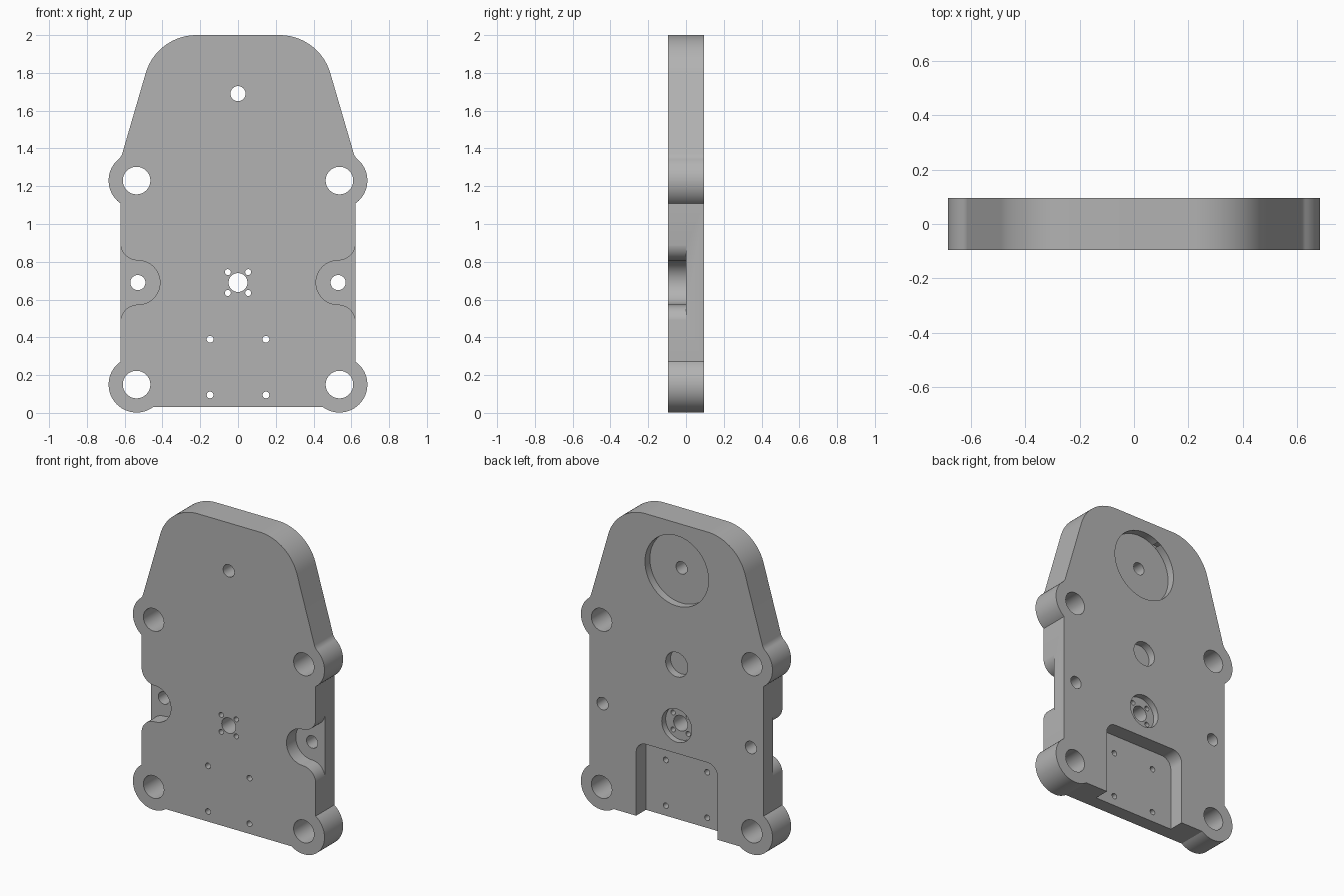
import bpy
import bmesh
from math import sin, cos, atan2, sqrt, asin, acos, radians, pi

if "Cube" in bpy.data.objects:
    bpy.data.objects.remove(bpy.data.objects["Cube"], do_unlink=True)

HALF = 0.095            # half thickness of the plate
SIDE, BASE = 0.622, 0.03
EAR_X, EAR_R = 0.537, 0.148
EAR_LOW, EAR_HIGH = 0.15, 1.23
OUT = 0.3               # cutters reach past the faces


def arc(cx, cz, r, a0, a1, n=16):
    return [(cx + r * cos(a0 + (a1 - a0) * i / n),
             cz + r * sin(a0 + (a1 - a0) * i / n)) for i in range(n + 1)]


def circle(cx, cz, r, n=40):
    return arc(cx, cz, r, 0, 2 * pi, n)[:-1]


def prism(name, points, y0, y1):
    """Extrude an x-z outline from y0 to y1."""
    bm = bmesh.new()
    face = bm.faces.new([bm.verts.new((x, y0, z)) for x, z in points])
    new = bmesh.ops.extrude_face_region(bm, geom=[face])["geom"]
    moved = [v for v in new if isinstance(v, bmesh.types.BMVert)]
    bmesh.ops.translate(bm, verts=moved, vec=(0, y1 - y0, 0))
    bmesh.ops.recalc_face_normals(bm, faces=bm.faces)
    mesh = bpy.data.meshes.new(name)
    bm.to_mesh(mesh)
    bm.free()
    obj = bpy.data.objects.new(name, mesh)
    bpy.context.collection.objects.link(obj)
    return obj


def mirrored(points):
    return [(-x, z) for x, z in points]


# Plate outline: right half from the bottom up, then mirrored
side_angle = acos((SIDE - EAR_X) / EAR_R)
outline = arc(EAR_X, EAR_LOW, EAR_R, -pi - asin((BASE - EAR_LOW) / EAR_R) + 2 * pi - 2 * pi,
              side_angle, 40)
outline = arc(EAR_X, EAR_LOW, EAR_R, asin((BASE - EAR_LOW) / EAR_R) - pi
              - 2 * asin((BASE - EAR_LOW) / EAR_R), side_angle, 40)

# Upper ear blends into the sloping shoulder with a small fillet
nx, nz, top_r, top_x, fillet = 0.96, 0.28, 0.28, 0.22, 0.06
slope = atan2(nz, nx)
h = nx * (top_x - EAR_X) + nz * (2 - top_r - EAR_HIGH) + top_r + fillet
t = sqrt((EAR_R + fillet) ** 2 - h ** 2)
fx, fz = EAR_X + h * nx - t * nz, EAR_HIGH + h * nz + t * nx
blend = atan2(fz - EAR_HIGH, fx - EAR_X)
outline += arc(EAR_X, EAR_HIGH, EAR_R, -side_angle, blend, 24)
outline += arc(fx, fz, fillet, blend + pi, slope + pi, 8)[1:]
outline += arc(top_x, 2 - top_r, top_r, slope, pi / 2, 24)
plate = prism("mounting_plate", outline + mirrored(outline)[::-1], -HALF, HALF)

cutters = []


def cut(name, points, y0=-OUT, y1=OUT):
    cutters.append(prism(name, points, y0, y1))


# Round recesses in the back
for z, r, depth in ((1.69, 0.227, 0.05), (1.084, 0.079, 0.05), (0.69, 0.107, 0.04)):
    cut("back_recess", circle(0, z, r, 64), HALF - depth, OUT)

# Open bottom pocket in the back
corner = arc(0.22, 0.44, 0.07, 0, pi / 2)
pocket = [(0.29, -0.2)] + corner
cut("back_pocket", pocket + mirrored(pocket)[::-1], -0.005, OUT)

# Flared side pockets in the front
flare = 0.093
side_pocket = ([(0.8, 0.69 - 0.117 - flare)]
               + arc(0.53, 0.69 - 0.117 - flare, flare, 0, pi / 2)
               + arc(0.53, 0.69, 0.117, 1.5 * pi, pi / 2, 32)[1:]
               + arc(0.53, 0.69 + 0.117 + flare, flare, -pi / 2, 0)[1:]
               + [(0.8, 0.69 + 0.117 + flare)])
cut("left_side_pocket", side_pocket, -OUT, 0)
cut("right_side_pocket", mirrored(side_pocket), -OUT, 0)

# Through holes
cut("top_hole", circle(0, 1.69, 0.04))
cut("centre_hole", circle(0, 0.69, 0.05))
for s in (-1, 1):
    cut("side_hole", circle(s * 0.53, 0.69, 0.04))
    for z in (EAR_LOW, EAR_HIGH):
        cut("ear_hole", circle(s * EAR_X, z, 0.073, 48))
    for z in (0.635, 0.745):
        cut("centre_screw_hole", circle(s * 0.054, z, 0.016, 20))
    for z in (0.095, 0.39):
        cut("pocket_screw_hole", circle(s * 0.148, z, 0.018, 20))

# Apply the cuts and drop the helpers
bpy.context.view_layer.objects.active = plate
for cutter in cutters:
    mod = plate.modifiers.new("cut", "BOOLEAN")
    mod.operation, mod.solver, mod.object = "DIFFERENCE", "EXACT", cutter
    bpy.ops.object.modifier_apply(modifier=mod.name)
    bpy.data.objects.remove(cutter, do_unlink=True)

# Grey metal
grey = bpy.data.materials.new("plain_grey")
grey.use_nodes = True
colour = (0.45, 0.45, 0.45, 1)
grey.diffuse_color = colour
grey.node_tree.nodes["Principled BSDF"].inputs["Base Color"].default_value = colour
plate.data.materials.clear()
plate.data.materials.append(grey)

bpy.ops.object.select_all(action="DESELECT")
plate.select_set(True)
bpy.ops.object.shade_smooth_by_angle(angle=radians(30))
